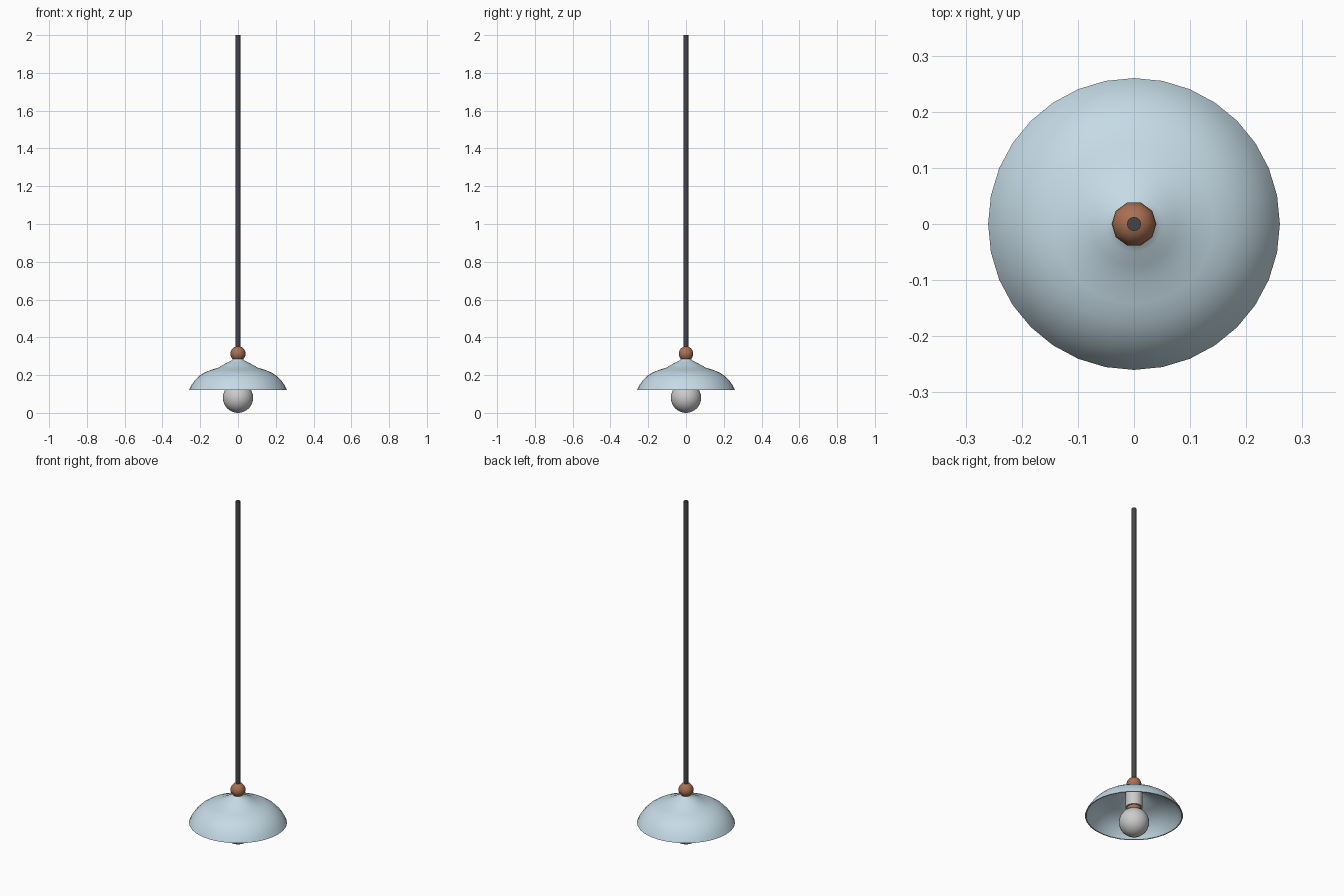
import bpy, bmesh, math

if "Cube" in bpy.data.objects:
    bpy.data.objects.remove(bpy.data.objects["Cube"])


def material(name, rgb):
    m = bpy.data.materials.new(name)
    m.diffuse_color = (*rgb, 1)
    m.use_nodes = True
    m.node_tree.nodes["Principled BSDF"].inputs["Base Color"].default_value = m.diffuse_color
    return m


blue = material("pale_blue", (0.56, 0.71, 0.79))
copper = material("copper", (0.40, 0.16, 0.085))
dark = material("dark_cord", (0.06, 0.06, 0.065))


def lathe(name, profile, sides, mat=None, angle=45):
    """Spin (radius, z) points around z; zero radius becomes a single pole."""
    bm = bmesh.new()
    rings = []
    for r, z in profile:
        n = sides if r > 0 else 1
        rings.append([bm.verts.new((r * math.cos(2 * math.pi * i / sides),
                                    r * math.sin(2 * math.pi * i / sides), z))
                      for i in range(n)])
    for a, b in zip(rings, rings[1:]):
        for i in range(sides):
            j = (i + 1) % sides
            quad = [a[i % len(a)], a[j % len(a)], b[j % len(b)], b[i % len(b)]]
            bm.faces.new(list(dict.fromkeys(quad)))
    bmesh.ops.recalc_face_normals(bm, faces=bm.faces)
    me = bpy.data.meshes.new(name)
    bm.to_mesh(me)
    bm.free()
    ob = bpy.data.objects.new(name, me)
    bpy.context.collection.objects.link(ob)
    if mat:
        me.materials.append(mat)
    bpy.ops.object.select_all(action='DESELECT')
    ob.select_set(True)
    bpy.context.view_layer.objects.active = ob
    bpy.ops.object.shade_smooth_by_angle(angle=math.radians(angle))
    return ob


def ball(radius, z, steps):
    return [(radius * math.sin(math.pi * k / steps) if 0 < k < steps else 0,
             z - radius * math.cos(math.pi * k / steps)) for k in range(steps + 1)]


def cylinder(radius, low, high):
    return [(0, low), (radius, low), (radius, high), (0, high)]


# Bell-shaped shade: thin closed shell, outer surface then inner surface
outer = [(0.26, 0.12), (0.249, 0.143), (0.232, 0.168), (0.208, 0.193),
         (0.177, 0.214), (0.142, 0.228), (0.106, 0.239), (0.075, 0.256),
         (0.05, 0.27), (0.03, 0.28), (0.026, 0.288)]
inner = [(max(r - 0.005, 0.01), z - 0.005) for r, z in reversed(outer[1:])]
lathe("shade", [(0, 0.288)] + outer[::-1] + [(0.254, 0.12)] + inner[::-1] + [(0, 0.283)],
      32, blue, 50)

# Cord and the copper ball on top of the shade
lathe("cord", cylinder(0.0125, 0.33, 2.0), 12, dark)
lathe("copper_ball", ball(0.04, 0.313, 12), 10, copper)

# Lamp holder, copper screw collar and bulb
lathe("socket", cylinder(0.045, 0.17, 0.262), 20)
lathe("bulb_collar", cylinder(0.037, 0.14, 0.175), 20, copper)
lathe("bulb", ball(0.08, 0.08, 16), 32)
